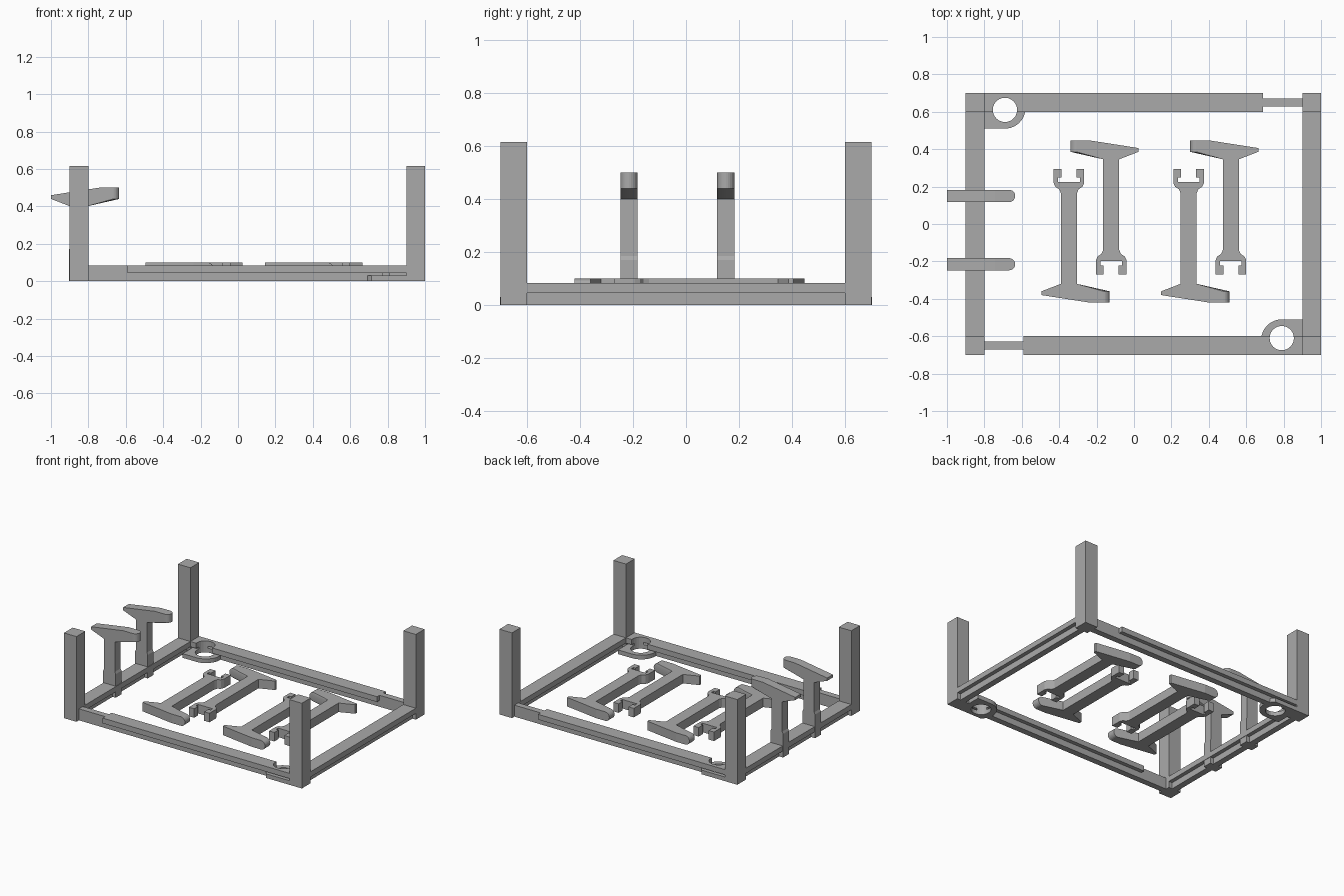
import bpy, bmesh, math
from mathutils import Matrix, Vector

cube = bpy.data.objects.get("Cube")
if cube:
    bpy.data.objects.remove(cube, do_unlink=True)

grey = bpy.data.materials.new("plain grey")
grey.use_nodes = True
grey.diffuse_color = (0.4, 0.4, 0.4, 1)
grey.node_tree.nodes["Principled BSDF"].inputs["Base Color"].default_value = (0.4, 0.4, 0.4, 1)


def finish(name, bm):
    bmesh.ops.recalc_face_normals(bm, faces=bm.faces)
    mesh = bpy.data.meshes.new(name)
    bm.to_mesh(mesh)
    bm.free()
    mesh.materials.append(grey)
    ob = bpy.data.objects.new(name, mesh)
    bpy.context.collection.objects.link(ob)
    return ob


def loft(name, layers):
    """Join matching closed outlines and cap both ends."""
    bm = bmesh.new()
    rings = [[bm.verts.new(p) for p in layer] for layer in layers]
    n = len(rings[0])
    for a, b in zip(rings, rings[1:]):
        for i in range(n):
            j = (i + 1) % n
            bm.faces.new((a[i], a[j], b[j], b[i]))
    bm.faces.new(rings[0])
    bm.faces.new(rings[-1])
    return finish(name, bm)


def prism(name, outline, z0, z1):
    return loft(name, [[(x, y, z) for x, y in outline] for z in (z0, z1)])


def box(name, x0, x1, y0, y1, z0, z1):
    return prism(name, [(x0, y0), (x1, y0), (x1, y1), (x0, y1)], z0, z1)


def circle(cx, cy, r, start, end, steps):
    angles = [math.radians(start + (end - start) * i / steps) for i in range(steps + 1)]
    return [(cx + r * math.cos(a), cy + r * math.sin(a)) for a in angles]


TOP, STEP, WEB = 0.083, 0.045, 0.022

# Corner posts
for side, x in (("right", -0.85), ("left", 0.95)):
    for end, y in (("front", -0.65), ("back", 0.65)):
        box(f"{end}_{side}_post", x - 0.05, x + 0.05, y - 0.05, y + 0.05, 0, 0.615)
    # Side rails: wide upper flange over a narrow web
    box(f"{side}_rail_flange", x - 0.05, x + 0.05, -0.6, 0.6, STEP, TOP)
    box(f"{side}_rail_web", x - WEB, x + WEB, -0.6, 0.6, 0, STEP)

# Front and back rails with a bored eyelet; the back is the front turned half round
half_turn = Matrix.Translation((0.1, 0, 0)) @ Matrix.Rotation(math.pi, 4, "Z")
for end, turn in (("front", Matrix()), ("back", half_turn)):
    eyelet = [(0.9, -0.7), (0.9, -0.51)] + circle(0.79, -0.62, 0.11, 90, 227, 16)
    parts = [
        box(f"{end}_rail_flange", -0.59, 0.9, -0.7, -0.6, STEP, TOP),
        box(f"{end}_rail_web", -0.8, 0.9, -0.65 - WEB, -0.65 + WEB, 0, STEP),
        box(f"{end}_rail_tongue", -0.8, -0.59, -0.65 - WEB, -0.65 + WEB, STEP, TOP),
        prism(f"{end}_eyelet", eyelet, 0, 0.03),
    ]
    cutter = prism(f"{end}_hole_cutter", circle(0.79, -0.61, 0.065, 0, 345, 23), -0.1, 0.2)
    cutter.hide_render = True
    for part in parts:
        if "tongue" not in part.name:
            mod = part.modifiers.new("hole", "BOOLEAN")
            mod.object = cutter
            mod.solver = "EXACT"
            bpy.context.view_layer.objects.active = part
            bpy.ops.object.modifier_apply(modifier=mod.name)
        part.data.transform(turn)
    bpy.data.objects.remove(cutter, do_unlink=True)

# Hook outlines: distance across the stem, distance from the top of the head
HALF, END = 0.0325, 0.218
head = [(END, 0.06), (END, 0), (0.11, 0), (-0.147, 0.04), (-0.147, 0.06), (-0.043, 0.1)]
clip = [(-0.043, 0.585), (-0.052, 0.606), (-0.073, 0.62), (-0.082, 0.64), (-0.082, 0.715),
        (-0.04, 0.715), (-0.04, 0.668), (-0.058, 0.668), (-0.058, 0.645)]
foot = [(-0.043, 0.315), (-0.05, 0.33), (-0.05, 0.5)]


def hook(name, tail, matrix):
    outline = head + tail + [(-u, v) for u, v in reversed(tail)] + [(0.043, 0.1)]
    layers = []
    for i in range(13):
        t = -math.cos(math.pi * i / 12)
        # The long end of the head is rounded across its width
        limit = END - HALF * (1 - math.sqrt(max(0, 1 - t * t)))
        layers.append([matrix @ Vector((min(u, limit), v, t * HALF)) for u, v in outline])
    return loft(name, layers)


# Loose hooks lying in the frame, in two opposed pairs
for label, shift in (("right", 0), ("left", 0.64)):
    lie = Matrix.Translation((shift - 0.348, -0.42, 0.0675))
    hook(f"{label}_loose_hook_a", clip, lie)
    turned = Matrix.Translation((shift - 0.122, 0.446, 0.0675)) @ Matrix.Rotation(math.pi, 4, "Z")
    hook(f"{label}_loose_hook_b", clip, turned)

# Standing hooks on the right rail
for label, y in (("front", -0.215), ("back", 0.15)):
    stand = Matrix.Translation((-0.853, y, 0.5)) @ Matrix.Rotation(-math.pi / 2, 4, "X")
    hook(f"{label}_standing_hook", foot, stand)
